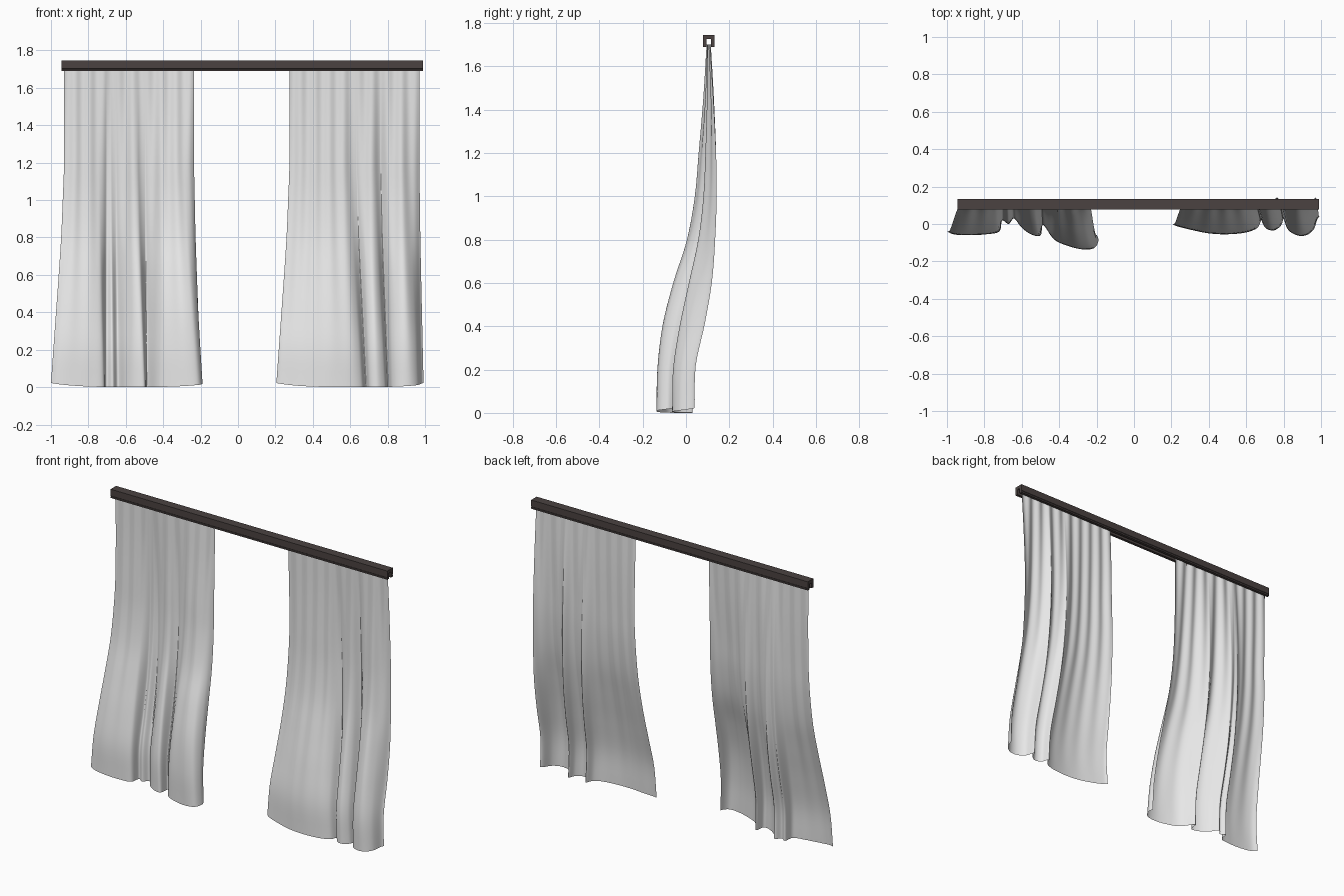
import bpy
import bmesh
import math
from mathutils import Vector

if "Cube" in bpy.data.objects:
    bpy.data.objects.remove(bpy.data.objects["Cube"], do_unlink=True)


def material(name, rgb, rough):
    mat = bpy.data.materials.new(name)
    mat.use_nodes = True
    mat.diffuse_color = (*rgb, 1)
    bsdf = mat.node_tree.nodes["Principled BSDF"]
    bsdf.inputs["Base Color"].default_value = (*rgb, 1)
    bsdf.inputs["Roughness"].default_value = rough
    return mat


def add_object(name, bm, mat):
    mesh = bpy.data.meshes.new(name)
    bm.to_mesh(mesh)
    bm.free()
    mesh.materials.append(mat)
    obj = bpy.data.objects.new(name, mesh)
    bpy.context.collection.objects.link(obj)
    return obj


def spline(points, steps):
    """Smooth path through points of any dimension (Catmull-Rom)."""
    pts = [Vector(p) for p in points]
    pts = [2 * pts[0] - pts[1]] + pts + [2 * pts[-1] - pts[-2]]
    path = []
    for a, b, c, d in zip(pts, pts[1:], pts[2:], pts[3:]):
        for i in range(steps):
            t = i / steps
            path.append(b + (c - a) * (t / 2)
                        + (2 * a - 5 * b + 4 * c - d) * (t * t / 2)
                        + (3 * b - a - 3 * c + d) * (t ** 3 / 2))
    return path + [pts[-2]]


# Hang of the cloth: height, depth of its middle, fold strength, blend from hem to rail
HANG = [(0, -0.05, 1, 0), (0.2, -0.045, 1, 0.2), (0.4, -0.012, 1.1, 0.4),
        (0.6, 0.03, 1, 0.6), (0.8, 0.07, 0.72, 0.78), (1, 0.092, 0.55, 0.9),
        (1.2, 0.1, 0.43, 1), (1.45, 0.105, 0.24, 1), (1.7, 0.105, 0.06, 1)]


def curtain(name, hem, top_left, top_right, mat):
    path = spline(hem, 8)
    # Cloth length along the hem decides where each fold meets the rail
    run = [0]
    for a, b in zip(path, path[1:]):
        run.append(run[-1] + (b - a).length)
    bm = bmesh.new()
    rows = []
    for z, middle, fold, blend in spline(HANG, 5):
        row = []
        for p, length in zip(path, run):
            s = length / run[-1]
            top_x = top_left + (top_right - top_left) * s
            pleat = 0.005 * math.sin(s * 18 * math.pi) * blend
            lift = 0.022 * (2 * s - 1) ** 4 * (1 - blend)
            x = p.x + (top_x - p.x) * blend
            y = middle + fold * (p.y + 0.05) + pleat
            row.append(bm.verts.new((x, y, z + lift)))
        rows.append(row)
    for low, high in zip(rows, rows[1:]):
        for i in range(len(low) - 1):
            face = bm.faces.new((low[i], low[i + 1], high[i + 1], high[i]))
            face.smooth = True
    return add_object(name, bm, mat)


cloth = material("pale_cloth", (0.8, 0.8, 0.8), 0.9)
wood = material("dark_wood", (0.07, 0.055, 0.053), 0.6)

# Two hanging panels, hems as seen from above
curtain("right_curtain",
        [(-1, -0.04), (-0.96, -0.056), (-0.88, -0.06), (-0.79, -0.055),
         (-0.72, -0.04), (-0.705, 0.018), (-0.67, 0), (-0.64, 0.03),
         (-0.6, -0.02), (-0.55, -0.055), (-0.5, -0.062), (-0.485, -0.005),
         (-0.43, -0.08), (-0.36, -0.115), (-0.28, -0.135), (-0.215, -0.13),
         (-0.19, -0.09), (-0.198, -0.06)],
        -0.93, -0.235, cloth)
curtain("left_curtain",
        [(0.205, 0), (0.23, -0.012), (0.3, -0.03), (0.4, -0.05), (0.5, -0.055),
         (0.6, -0.045), (0.66, -0.02), (0.685, 0.025), (0.705, -0.02),
         (0.745, -0.035), (0.785, -0.01), (0.803, 0.03), (0.825, -0.03),
         (0.87, -0.06), (0.92, -0.06), (0.96, -0.03), (0.98, 0.025),
         (0.992, 0.04)],
        0.275, 0.97, cloth)

# Rail: half section with side groove and bottom slot, mirrored and extruded
half = [(0.01, 1.725), (0.01, 1.69), (0.0275, 1.69), (0.0275, 1.699),
        (0.025, 1.701), (0.0275, 1.703), (0.0275, 1.745)]
section = half + [(-y, z) for y, z in reversed(half)]
bm = bmesh.new()
end = bm.faces.new([bm.verts.new((-0.945, 0.105 + y, z)) for y, z in section])
sweep = bmesh.ops.extrude_face_region(bm, geom=[end], use_keep_orig=True)
moved = [v for v in sweep["geom"] if isinstance(v, bmesh.types.BMVert)]
bmesh.ops.translate(bm, verts=moved, vec=(1.935, 0, 0))
bmesh.ops.recalc_face_normals(bm, faces=bm.faces)
add_object("curtain_rail", bm, wood)
